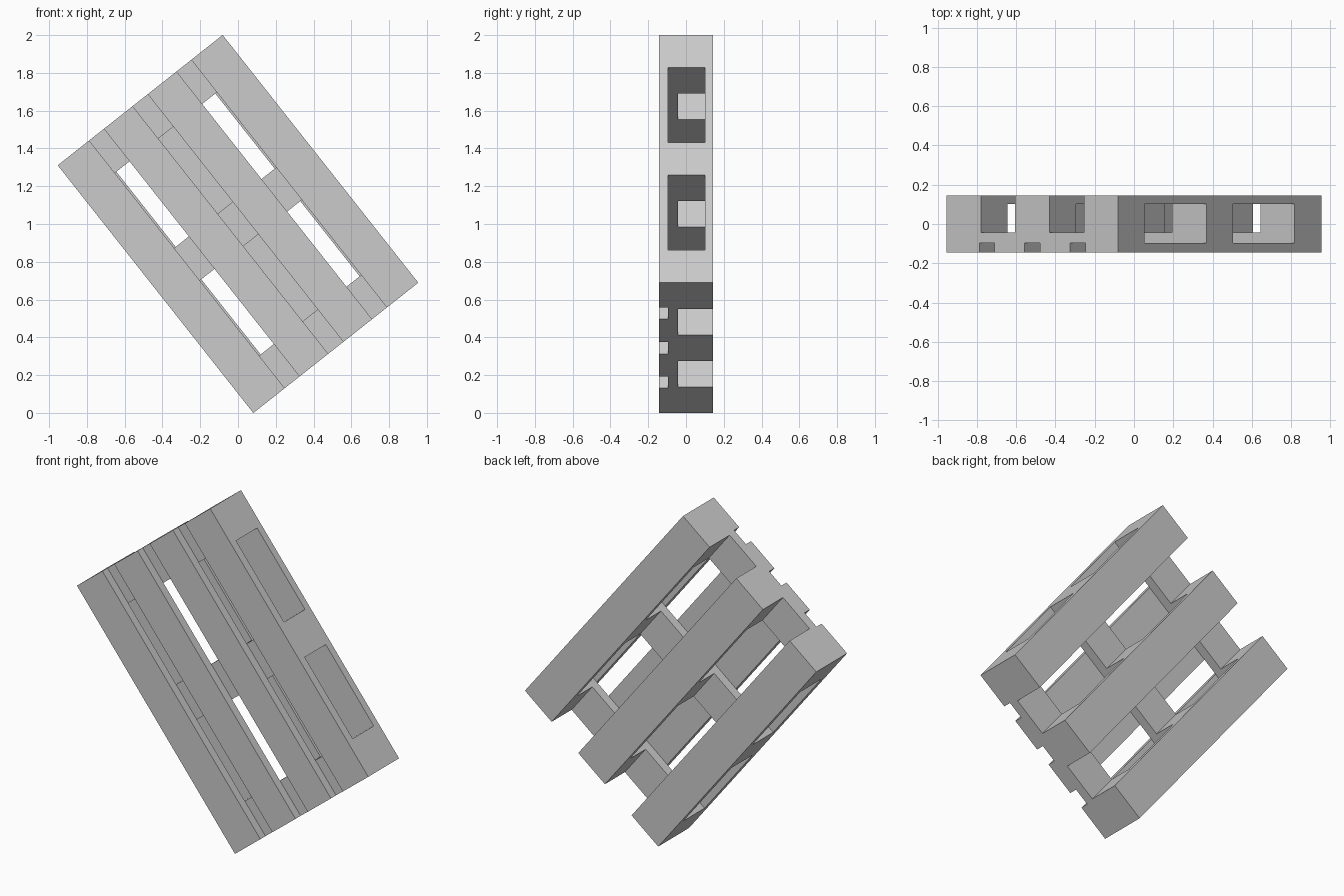
import bpy
from math import radians
from mathutils import Matrix

if "Cube" in bpy.data.objects:
    bpy.data.objects.remove(bpy.data.objects["Cube"])

# Pallet tilted in its own plane: local x = width, local z = length, y = depth
W, L = 1.113, 1.671
TILT = Matrix.Translation((0, 0, 1)) @ Matrix.Rotation(radians(-38.3), 4, 'Y')

# Depth layers, front to back
DECK = (-0.144, -0.096)
CROSS = (-0.096, -0.043)
BLOCK = (-0.043, 0.101)
SKID = (0.101, 0.144)


def box(name, x, width, layer, z, length):
    y0, y1 = layer
    bpy.ops.mesh.primitive_cube_add(size=1)
    ob = bpy.context.object
    ob.name = name
    ob.data.transform(TILT @ Matrix.Translation((x, (y0 + y1) / 2, z))
                      @ Matrix.Diagonal((width, y1 - y0, length, 1)))
    return ob


block_w, block_l = W / 5, 0.219
xs = [i * (W - block_w) / 2 for i in (-1, 0, 1)]
zs = [i * (L - block_l) / 2 for i in (-1, 0, 1)]

# Deck boards: two wide outer, two narrower inner
outer_w, inner_w = 0.212, 0.194
for side in (-1, 1):
    box("outer_deck_board", side * (W - outer_w) / 2, outer_w, DECK, 0, L)
    box("inner_deck_board", side * 0.148, inner_w, DECK, 0, L)

# Cross boards under the deck
for z in zs:
    box("cross_board", 0, W, CROSS, z, block_l)

# Spacer blocks and the skid boards joining them
for x in xs:
    box("skid_board", x, block_w, SKID, 0, L)
    for z in zs:
        box("spacer_block", x, block_w, BLOCK, z, block_l)
